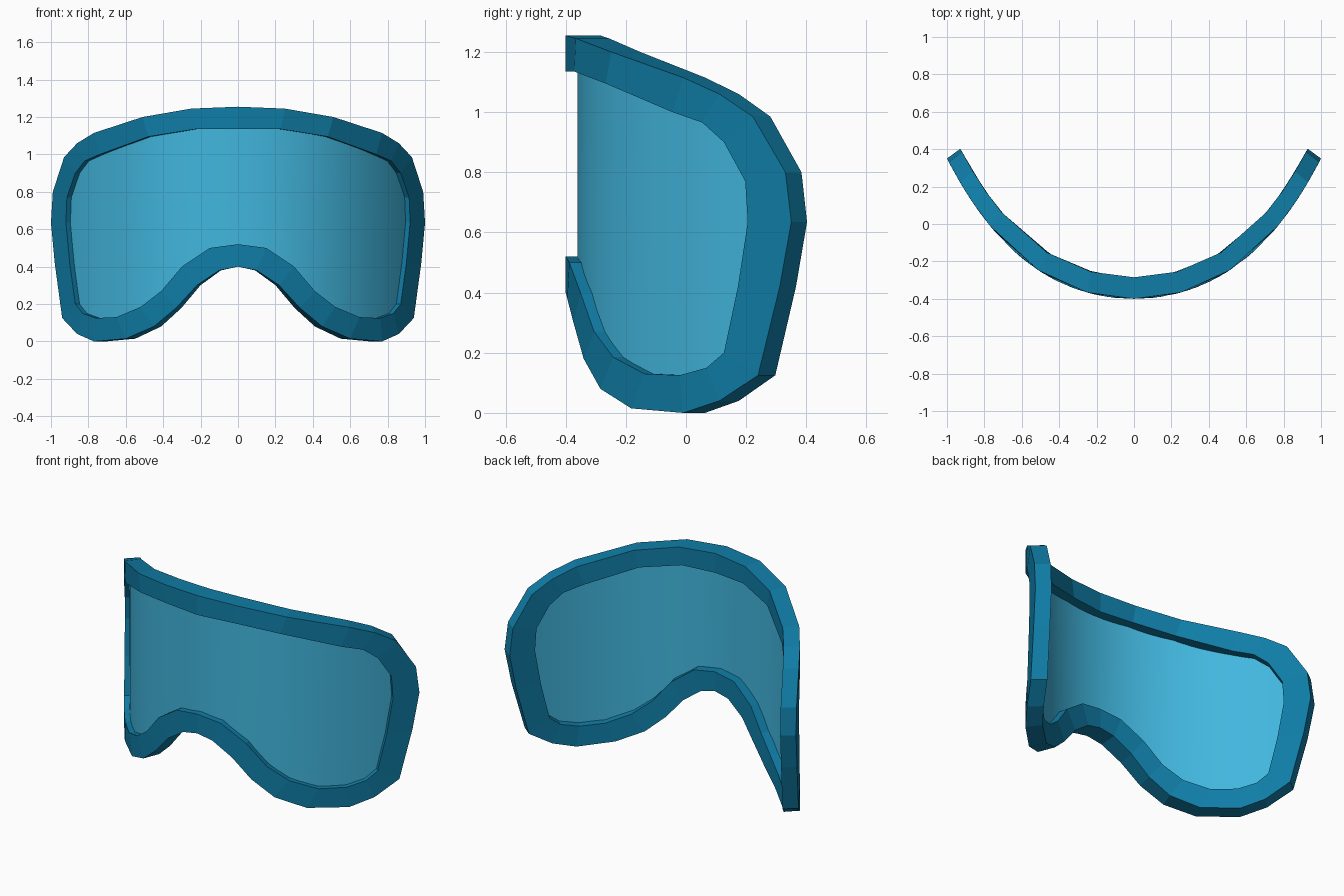
import bpy, bmesh, math

if "Cube" in bpy.data.objects:
    bpy.data.objects.remove(bpy.data.objects["Cube"])

# Half outlines of the front face (x, z), from top centre round to bottom centre
OUTER = [(0, 1.255), (.25, 1.245), (.51, 1.20), (.77, 1.115), (.86, 1.06), (.93, .985),
         (.99, .80), (1, .635), (.98, .42), (.94, .125), (.86, .04), (.77, 0), (.6, .015),
         (.45, .08), (.33, .18), (.22, .30), (.10, .38), (0, .40)]
INNER = [(0, 1.135), (.23, 1.135), (.48, 1.095), (.74, 1.0), (.82, .965), (.87, .90),
         (.915, .77), (.92, .635), (.90, .42), (.87, .20), (.83, .15), (.76, .125),
         (.65, .13), (.52, .185), (.41, .27), (.30, .40), (.15, .50), (0, .52)]
WIDEST = 7  # index of the widest outline point


def wrap(x, z, depth):
    """Bend a flat front-view point round the face and push it back by depth."""
    y = -.4 + .524 * x ** 2 + .226 * x ** 4
    slope = 1.048 * x + .904 * x ** 3
    n = math.hypot(1, slope)
    return (x - .7 * depth * slope / n, y + depth / n, z)


def mirrored(half):
    return half + [(-x, z) for x, z in half[-2:0:-1]]


def material(name, colour):
    m = bpy.data.materials.new(name)
    m.diffuse_color = (*colour, 1)
    m.use_nodes = True
    m.node_tree.nodes["Principled BSDF"].inputs["Base Color"].default_value = m.diffuse_color
    return m


def finish(bm, name, mat):
    bmesh.ops.recalc_face_normals(bm, faces=bm.faces)
    me = bpy.data.meshes.new(name)
    bm.to_mesh(me)
    bm.free()
    me.materials.append(mat)
    ob = bpy.data.objects.new(name, me)
    bpy.context.collection.objects.link(ob)
    return ob


def bridge(bm, a, b):
    n = len(a)
    for i in range(n):
        j = (i + 1) % n
        bm.faces.new((a[i], a[j], b[j], b[i]))


# Frame: four loops joined into a closed rectangular-section ring
bm = bmesh.new()
T = .115
loops = [[bm.verts.new(wrap(x, z, d)) for x, z in mirrored(o)]
         for o, d in ((OUTER, 0), (OUTER, T), (INNER, T), (INNER, 0))]
for k in range(4):
    bridge(bm, loops[k], loops[(k + 1) % 4])
finish(bm, "goggle_frame", material("deep teal blue", (.005, .205, .385)))

# Lens: thin curved sheet whose edge is tucked into the frame
edge = [(a + .15 * (c - a), b + .15 * (d - b)) for (a, b), (c, d) in zip(INNER, OUTER)]
upper, lower = edge[:WIDEST + 1], edge[WIDEST:][::-1]


def height(curve, x):
    for (x0, z0), (x1, z1) in zip(curve, curve[1:]):
        if x <= x1:
            return z0 + (z1 - z0) * (x - x0) / (x1 - x0)
    return curve[-1][1]


bm = bmesh.new()
N = 48
xmax = edge[WIDEST][0] - .001
columns = []
for i in range(N + 1):
    x = xmax * math.sin(math.pi / 2 * (2 * i / N - 1))
    top, bottom = height(upper, abs(x)), height(lower, abs(x))
    columns.append([bm.verts.new(wrap(x, z, d)) for z, d in
                    ((top, .04), (bottom, .04), (bottom, .06), (top, .06))])
for a, b in zip(columns, columns[1:]):
    bridge(bm, a, b)
bm.faces.new(columns[0])
bm.faces.new(columns[-1])
lens = finish(bm, "lens", material("light sky blue", (.054, .47, .73)))
bpy.context.view_layer.objects.active = lens
lens.select_set(True)
bpy.ops.object.shade_smooth_by_angle(angle=math.radians(30))
